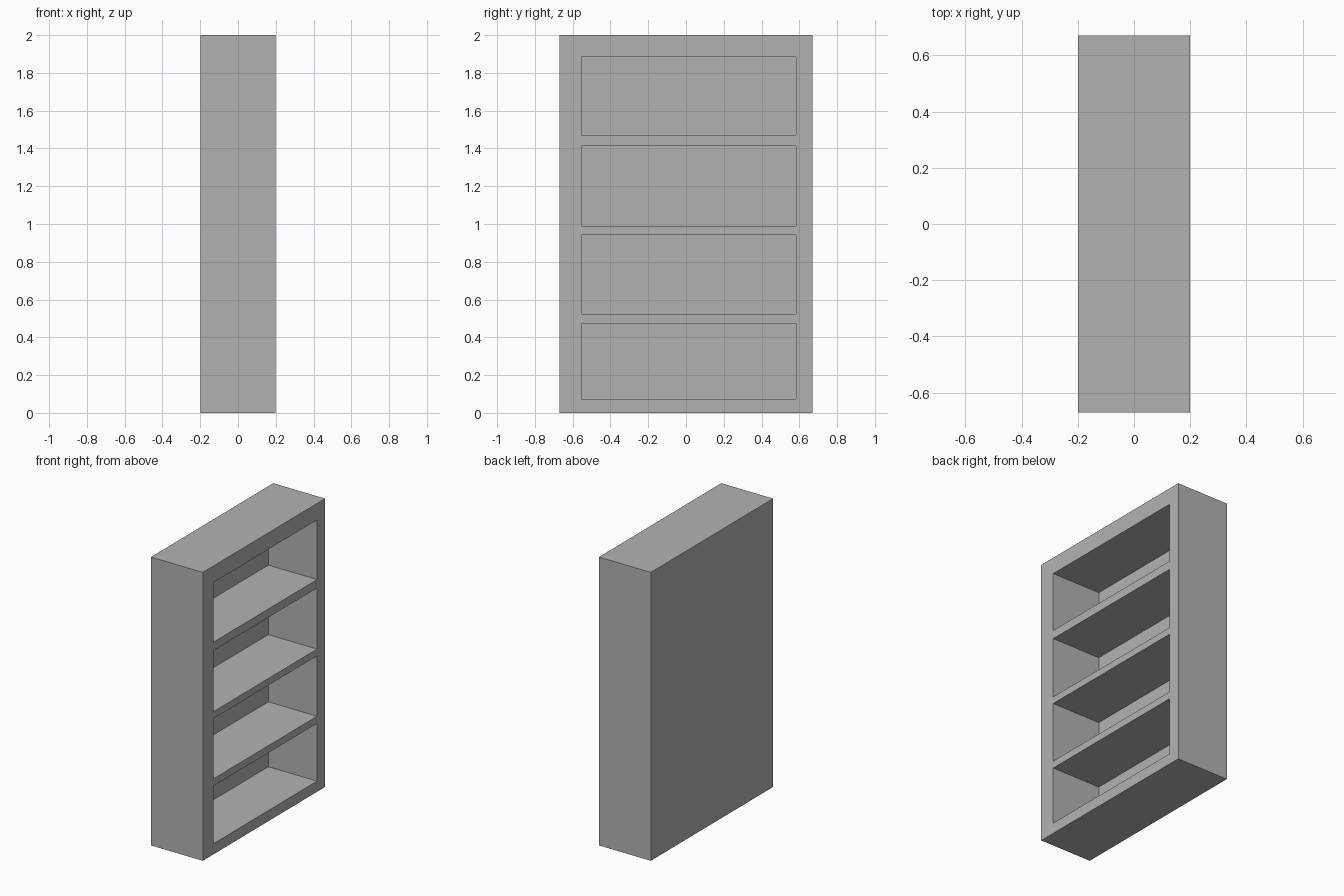
import bpy
from mathutils import Vector

default_cube = bpy.data.objects.get("Cube")
if default_cube:
    bpy.data.objects.remove(default_cube, do_unlink=True)

# Single plain grey finish
grey = bpy.data.materials.new("plain_grey")
grey.use_nodes = True
colour = (0.45, 0.45, 0.45, 1)
grey.diffuse_color = colour
grey.node_tree.nodes["Principled BSDF"].inputs["Base Color"].default_value = colour


def box(name, low, high):
    """Axis-aligned box between two corners."""
    low, high = Vector(low), Vector(high)
    bpy.ops.mesh.primitive_cube_add(size=1, location=(low + high) / 2)
    obj = bpy.context.object
    obj.name = name
    obj.scale = high - low
    bpy.ops.object.transform_apply(location=True, rotation=False, scale=True)
    obj.data.materials.append(grey)
    return obj


# Bookcase body, open towards +x
half_depth, half_width, height = 0.199, 0.67, 2
back_inner = -0.175
bookcase = box("bookcase", (-half_depth, -half_width, 0), (half_depth, half_width, height))

# Four shelf compartments cut into the open side
compartments = [(0.074, 0.474), (0.524, 0.942), (0.99, 1.413), (1.472, 1.885)]
for bottom, top in compartments:
    cutter = box("compartment_cutter", (back_inner, -0.553, bottom), (half_depth + 0.1, 0.582, top))
    cutter.hide_render = True
    cut = bookcase.modifiers.new("compartment", 'BOOLEAN')
    cut.operation = 'DIFFERENCE'
    cut.solver = 'EXACT'
    cut.object = cutter
    bpy.context.view_layer.objects.active = bookcase
    bpy.ops.object.modifier_apply(modifier=cut.name)
    bpy.data.objects.remove(cutter, do_unlink=True)
